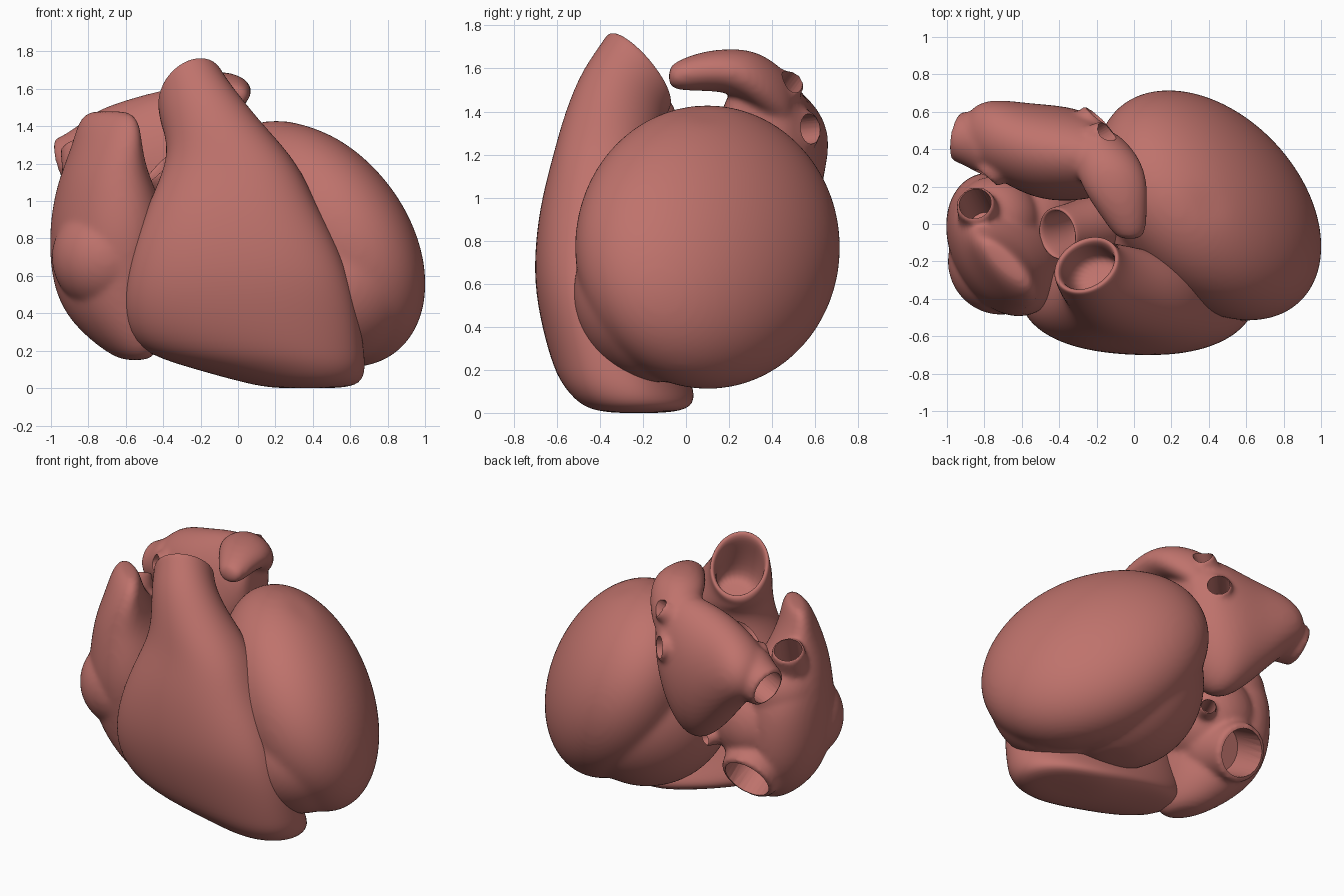
import bpy, bmesh
from math import sin, cos, tau, pi, radians, copysign
from mathutils import Vector, Matrix

if "Cube" in bpy.data.objects:
    bpy.data.objects.remove(bpy.data.objects["Cube"])

N = 24
mat = bpy.data.materials.new("muscle")
mat.diffuse_color = (0.52, 0.17, 0.15, 1)
mat.use_nodes = True
mat.node_tree.nodes["Principled BSDF"].inputs["Base Color"].default_value = mat.diffuse_color


def ring(c, a, b, e=1):
    """Ellipse with half-axes a, b; e below 1 makes it boxier."""
    c, a, b = Vector(c), Vector(a), Vector(b)
    f = lambda s: copysign(abs(s) ** e, s)
    return [c + a * f(cos(tau * i / N)) + b * f(sin(tau * i / N)) for i in range(N)]


def level(z, cx, cy, a, b, rot=0, tx=0, ty=0, e=1):
    """Ellipse seen from above, turned by rot, its plane sloping by tx, ty."""
    r = radians(rot)
    u, v = (cos(r), sin(r)), (-sin(r), cos(r))
    return ring((cx, cy, z), Vector((*u, tx * u[0] + ty * u[1])) * a,
                Vector((*v, tx * v[0] + ty * v[1])) * b, e)


def across(x, cy, cz, ry, rz):
    return ring((x, cy, cz), (0, ry, 0), (0, 0, rz))


def along(y, cx, cz, rx, rz):
    return ring((cx, y, cz), (rx, 0, 0), (0, 0, rz))


def ball(m):
    """Rings of a unit ball carried through matrix m."""
    return [[m @ p for p in level(-cos(pi * k / 16), 0, 0, *[sin(pi * k / 16)] * 2)]
            for k in range(1, 16)]


def round_ball(x, y, z, r):
    return ball(Matrix.Translation((x, y, z)) @ Matrix.Scale(r, 4))


def tube(pts):
    """Round rings along a path of (x, y, z, radius)."""
    out = []
    for i, p in enumerate(pts):
        d = Vector(pts[min(i + 1, len(pts) - 1)][:3]) - Vector(pts[max(i - 1, 0)][:3])
        d.normalize()
        a = d.cross(Vector((0.31, 0.2, 0.93))).normalized()
        out.append(ring(p[:3], a * p[3], d.cross(a) * p[3]))
    return out


def build(name, lofts):
    bm = bmesh.new()
    for rings in lofts:
        vs = [[bm.verts.new(p) for p in r] for r in rings]
        for r, s in zip(vs, vs[1:]):
            for i in range(N):
                j = (i + 1) % N
                bm.faces.new((r[i], r[j], s[j], s[i]))
        for r in (vs[0], vs[-1]):
            mid = bm.verts.new(sum((v.co for v in r), Vector()) / N)
            for i in range(N):
                bm.faces.new((r[i], r[(i + 1) % N], mid))
    bmesh.ops.recalc_face_normals(bm, faces=bm.faces)
    me = bpy.data.meshes.new(name)
    bm.to_mesh(me)
    bm.free()
    ob = bpy.data.objects.new(name, me)
    bpy.context.collection.objects.link(ob)
    me.materials.append(mat)
    return ob


def finish(ob):
    bpy.ops.object.select_all(action='DESELECT')
    ob.select_set(True)
    bpy.context.view_layer.objects.active = ob
    bpy.ops.object.convert(target='MESH')
    bpy.ops.object.shade_smooth_by_angle(angle=radians(40))


def subdivide(ob):
    ob.modifiers.new("Subsurf", 'SUBSURF').levels = 2


def stub(inner, end, r):
    p, q = Vector(inner), Vector(end)
    return tube([(*p.lerp(q, t), r * k) for t, k in
                 ((0, 1.5), (0.5, 1.15), (0.93, 1), (1, 1), (1.001, 0.85))])


def bore(inner, end, r):
    p, q = Vector(inner), Vector(end)
    return tube([(*p.lerp(q, t), r * 0.83) for t in (0.1, 1.4)])


def chamber(name, lofts, vessels=(), smooth=10):
    """Blend a body with its vessel stubs, then hollow out the openings."""
    ob = build(name, lofts + [stub(*v) for v in vessels])
    subdivide(ob)
    m = ob.modifiers.new("Blend", 'REMESH')
    m.mode, m.voxel_size = 'VOXEL', 0.016
    m = ob.modifiers.new("Smooth", 'SMOOTH')
    m.factor, m.iterations = 0.5, smooth
    cutters = []
    for i, v in enumerate(vessels):
        cut = build(f"{name}_cutter_{i}", [bore(*v)])
        cut.hide_render = True
        m = ob.modifiers.new("Bore", 'BOOLEAN')
        m.operation, m.object, m.solver = 'DIFFERENCE', cut, 'EXACT'
        cutters.append(cut)
    finish(ob)
    for cut in cutters:
        bpy.data.objects.remove(cut)


# left ventricle: a leaning ball, filled out toward the septum and the tip
chamber("left_ventricle", [
    ball(Matrix(((0.613, 0, 0, 0.4), (-0.225, 0.585, 0, 0.1),
                 (-0.217, -0.085, 0.622, 0.77), (0, 0, 0, 1)))),
    round_ball(0.22, 0.1, 0.675, 0.55), round_ball(0.55, -0.11, 0.555, 0.42)], smooth=25)

# right ventricle, narrowing upward into the open outflow trunk
B = dict(e=0.86)
rv = build("right_ventricle", [[
    level(0.0, 0.37, -0.22, 0.18, 0.12, -20),
    level(0.02, 0.36, -0.22, 0.31, 0.25, -20),
    level(0.11, 0.21, -0.26, 0.48, 0.29, -10, **B),
    level(0.2, 0.06, -0.31, 0.62, 0.30, -5, **B),
    level(0.4, 0.015, -0.38, 0.64, 0.29, -3, **B),
    level(0.6, 0.0, -0.42, 0.605, 0.285, -3, **B),
    level(0.8, -0.015, -0.415, 0.54, 0.285, -3, **B),
    level(1.0, -0.03, -0.40, 0.445, 0.27, -4, **B),
    level(1.2, -0.03, -0.37, 0.355, 0.245, -6, **B),
    level(1.35, -0.11, -0.335, 0.275, 0.23, -6, 0.1, -0.2),
    level(1.48, -0.20, -0.285, 0.22, 0.2, 8, 0.3, -0.6),
    level(1.57, -0.25, -0.23, 0.19, 0.145, 30, 0.6, -1.1),
    level(1.6, -0.255, -0.215, 0.185, 0.135, 33, 0.6, -1.15),
    level(1.595, -0.255, -0.215, 0.155, 0.11, 33, 0.6, -1.15),
    level(1.5, -0.23, -0.26, 0.145, 0.11, 28, 0.5, -1.0),
    level(1.36, -0.17, -0.30, 0.15, 0.12, 10, 0.2, -0.4)]])
subdivide(rv)
finish(rv)

# right atrium: rounded body, thin upright auricle, two large veins and a small one
chamber("right_atrium", [[
    level(0.15, -0.55, -0.19, 0.08, 0.05, -65),
    level(0.18, -0.56, -0.17, 0.19, 0.12, -65),
    level(0.35, -0.645, -0.1, 0.33, 0.24, -65),
    level(0.55, -0.69, -0.09, 0.38, 0.29, -65),
    level(0.8, -0.695, -0.11, 0.415, 0.295, -65),
    level(1.0, -0.70, -0.12, 0.39, 0.265, -65),
    level(1.15, -0.715, -0.17, 0.32, 0.2, -60),
    level(1.3, -0.70, -0.22, 0.26, 0.13, -52),
    level(1.42, -0.69, -0.22, 0.22, 0.09, -45),
    level(1.48, -0.69, -0.2, 0.16, 0.05, -45)],
    round_ball(-0.58, 0.0, 0.74, 0.32), round_ball(-0.74, 0.02, 0.98, 0.24),
    round_ball(-0.71, -0.2, 0.7, 0.29)],
    [((-0.79, -0.03, 1.0), (-0.85, 0.11, 1.3), 0.105),
     ((-0.64, 0.02, 0.56), (-0.65, 0.27, 0.42), 0.185),
     ((-0.45, 0.12, 0.66), (-0.35, 0.31, 0.63), 0.055)])

# left atrium: body across the back, forward-curling auricle, four vein openings
chamber("left_atrium", [
    [across(-0.9, 0.47, 1.25, 0.08, 0.08), across(-0.87, 0.48, 1.26, 0.15, 0.14),
     across(-0.76, 0.465, 1.27, 0.21, 0.22), across(-0.55, 0.39, 1.17, 0.255, 0.39),
     across(-0.36, 0.375, 1.12, 0.26, 0.49), across(-0.19, 0.36, 1.22, 0.22, 0.4),
     across(-0.08, 0.33, 1.35, 0.14, 0.22)],
    [along(0.5, -0.22, 1.42, 0.13, 0.14), along(0.35, -0.14, 1.54, 0.18, 0.14),
     along(0.22, -0.11, 1.59, 0.185, 0.105), along(0.1, -0.075, 1.59, 0.145, 0.095),
     along(0.0, -0.04, 1.575, 0.11, 0.08), along(-0.06, -0.025, 1.565, 0.08, 0.06),
     along(-0.08, -0.02, 1.56, 0.05, 0.04)]],
    [((-0.32, 0.4, 1.42), (-0.15, 0.49, 1.54), 0.07),
     ((-0.34, 0.42, 1.3), (-0.2, 0.58, 1.32), 0.085),
     ((-0.74, 0.43, 1.26), (-0.95, 0.47, 1.2), 0.135),
     ((-0.68, 0.38, 1.3), (-0.79, 0.25, 1.3), 0.085)])

# aortic root: short open tube between the atria and the trunk
aorta = build("aortic_root", [tube([
    (-0.08, 0.02, 0.86, 0.17), (-0.2, 0.0, 0.98, 0.165), (-0.32, -0.03, 1.1, 0.145),
    (-0.4, -0.05, 1.18, 0.145), (-0.41, -0.052, 1.19, 0.14)])
    + tube([(-0.2, 0.0, 0.98, 0.11), (-0.32, -0.03, 1.1, 0.115),
            (-0.405, -0.052, 1.185, 0.118)])[::-1]])
subdivide(aorta)
finish(aorta)
